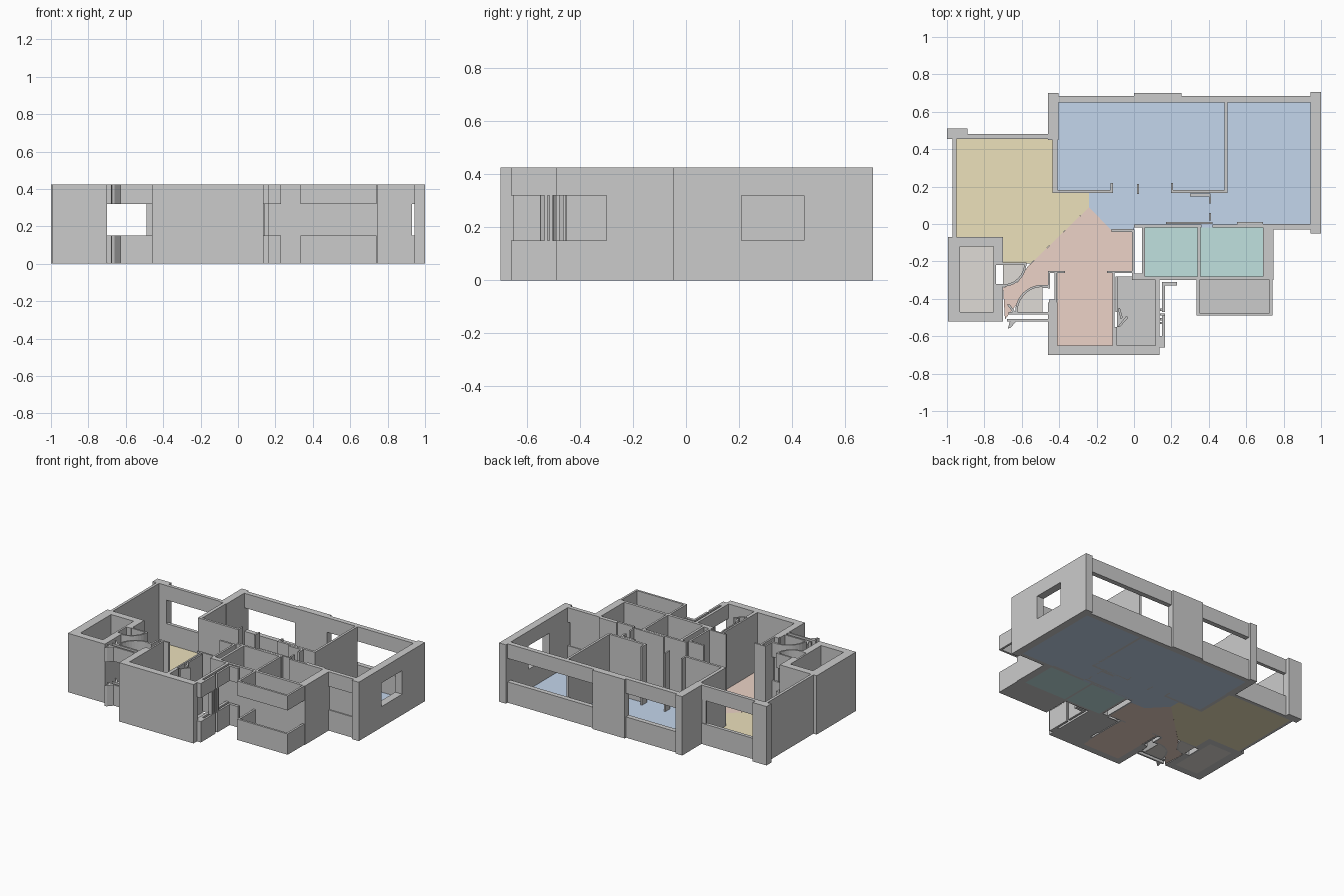
import bpy, bmesh
from math import cos, sin, radians

H, SILL, HEAD = 0.425, 0.15, 0.32
FULL = [(0, H)]
WINDOW = [(0, SILL), (HEAD, H)]
BAND = [(SILL, HEAD)]


def prism(bm, pts, z0, z1):
    """Extrude a plan outline between two heights."""
    face = bm.faces.new([bm.verts.new((x, y, z0)) for x, y in pts])
    geo = bmesh.ops.extrude_face_region(bm, geom=[face])["geom"]
    vs = [g for g in geo if isinstance(g, bmesh.types.BMVert)]
    bmesh.ops.translate(bm, verts=vs, vec=(0, 0, z1 - z0))


def build(name, outlines, spans, color=None):
    bm = bmesh.new()
    for pts in outlines:
        for z0, z1 in spans:
            prism(bm, pts, z0, z1)
    bmesh.ops.recalc_face_normals(bm, faces=bm.faces)
    me = bpy.data.meshes.new(name)
    bm.to_mesh(me)
    bm.free()
    ob = bpy.data.objects.new(name, me)
    bpy.context.collection.objects.link(ob)
    if color:
        mat = bpy.data.materials.new(name + "_paint")
        mat.diffuse_color = (*color, 1)
        me.materials.append(mat)
    return ob


def rect(x0, x1, y0, y1):
    return [(x0, y0), (x1, y0), (x1, y1), (x0, y1)]


def walls(name, rects, spans=FULL):
    build(name, [rect(*r) for r in rects], spans)


def arc(cx, cy, r, t, a0, a1, n=10):
    angs = [radians(a0 + (a1 - a0) * i / n) for i in range(n + 1)]
    return ([(cx + r * cos(a), cy + r * sin(a)) for a in angs] +
            [(cx + (r - t) * cos(a), cy + (r - t) * sin(a)) for a in reversed(angs)])


# North side: piers and window strips
walls("north_piers", [(-0.46, -0.405, 0.45, 0.70), (0, 0.255, 0.65, 0.70),
                      (-1.0, -0.89, 0.455, 0.51)])
walls("north_window_walls", [(-0.405, 0, 0.65, 0.685), (0.255, 0.945, 0.65, 0.685),
                             (-0.89, -0.46, 0.455, 0.48)], WINDOW)
walls("window_posts", [(-0.49, -0.46, 0.462, 0.474)], BAND)

# East wall with one window
walls("east_wall", [(0.945, 1.0, -0.05, 0.21), (0.945, 1.0, 0.445, 0.705)])
walls("east_window_wall", [(0.945, 1.0, 0.21, 0.445)], WINDOW)

# West room wall and the hollow shaft
walls("west_wall", [(-0.97, -0.95, -0.07, 0.46)])
walls("shaft_walls", [(-0.995, -0.93, -0.52, -0.07), (-0.93, -0.70, -0.12, -0.07),
                      (-0.93, -0.70, -0.52, -0.47), (-0.75, -0.70, -0.22, -0.12),
                      (-0.75, -0.70, -0.47, -0.32), (-0.75, -0.737, -0.32, -0.22)])

# Entrance: curved screens, sill walls and angled jambs
build("curved_screens", [arc(-0.70, -0.21, 0.125, 0.012, -90, 0),
                         arc(-0.49, -0.47, 0.145, 0.012, 90, 180)], WINDOW)
walls("entrance_window_walls", [(-0.70, -0.575, -0.217, -0.205), (-0.49, -0.455, -0.342, -0.327),
                                (-0.67, -0.46, -0.483, -0.47), (-0.68, -0.46, -0.52, -0.508)],
      WINDOW)
build("entrance_jambs", [[(-0.68, -0.43), (-0.665, -0.43), (-0.63, -0.475), (-0.645, -0.475)],
                         [(-0.675, -0.56), (-0.66, -0.555), (-0.625, -0.515), (-0.66, -0.51)]],
      WINDOW)

# South room
walls("south_room_walls", [(-0.46, -0.41, -0.70, -0.42), (-0.41, 0.135, -0.70, -0.65),
                           (-0.455, -0.412, -0.42, -0.405), (-0.425, -0.412, -0.41, -0.25),
                           (-0.46, -0.448, -0.345, -0.25), (-0.448, -0.37, -0.262, -0.25),
                           (-0.115, -0.09, -0.65, -0.55), (-0.115, -0.103, -0.47, -0.25),
                           (-0.098, -0.088, -0.47, -0.28), (-0.145, 0.0, -0.262, -0.25),
                           (-0.115, -0.103, -0.55, -0.47)])
build("utility_door_jambs", [[(-0.088, -0.55), (-0.075, -0.55), (-0.03, -0.50), (-0.04, -0.49)],
                             [(-0.088, -0.45), (-0.075, -0.45), (-0.06, -0.50), (-0.07, -0.51)]],
      FULL)

# Utility room east side: sill, header and slim posts
walls("utility_window_wall", [(0.115, 0.135, -0.65, -0.30), (0.135, 0.165, -0.66, -0.60),
                              (0.15, 0.165, -0.60, -0.49), (0.15, 0.165, -0.47, -0.31),
                              (0.165, 0.23, -0.33, -0.31)], WINDOW)
walls("utility_posts", [(0.14, 0.165, y, y + 0.012) for y in (-0.535, -0.515, -0.49, -0.465)],
      BAND)

# Bathrooms
walls("bathroom_walls", [(-0.012, 0.002, -0.30, -0.03), (0.042, 0.06, -0.28, -0.005),
                         (0.0, 0.745, -0.30, -0.28), (0.69, 0.745, -0.28, 0.0),
                         (0.34, 0.355, -0.28, -0.01), (0.0, 0.36, -0.018, -0.002),
                         (0.42, 0.745, -0.018, -0.002), (0.002, 0.042, -0.28, -0.265)])

# South-east wall, thinner between sill and header
walls("southeast_wall", [(0.745, 0.945, -0.03, 0.0)], WINDOW)
walls("southeast_panel", [(0.745, 0.93, -0.022, -0.005)], BAND)

# Balcony: parapet below, beam above
walls("balcony_walls", [(0.335, 0.35, -0.49, -0.30), (0.35, 0.725, -0.49, -0.475),
                        (0.725, 0.74, -0.49, -0.30)], WINDOW)

# Interior partitions and door jambs
walls("bedroom_partitions", [(-0.435, -0.41, 0.165, 0.45), (-0.41, -0.125, 0.165, 0.182),
                             (-0.125, -0.113, 0.165, 0.22), (0.20, 0.50, 0.165, 0.182),
                             (0.197, 0.209, 0.165, 0.22), (0.483, 0.50, 0.182, 0.65),
                             (0.015, 0.027, 0.16, 0.215)])
walls("hall_partitions", [(-0.12, -0.01, -0.042, -0.028), (0.30, 0.41, 0.148, 0.162),
                          (0.40, 0.413, 0.11, 0.148), (0.40, 0.413, 0.02, 0.06),
                          (0.17, 0.42, 0.0, 0.012), (0.55, 0.69, -0.002, 0.01)])

# Coloured floors
FLOOR = [(0, 0.004)]
build("bedroom_floor", [[(-0.41, 0.65), (0.945, 0.65), (0.945, -0.02), (0, -0.02), (0, -0.035),
                         (-0.12, -0.035), (-0.24, 0.09), (-0.24, 0.165), (-0.41, 0.165)]],
      FLOOR, (0.55, 0.67, 0.84))
build("living_floor", [[(-0.95, 0.455), (-0.435, 0.455), (-0.435, 0.165), (-0.24, 0.165),
                        (-0.24, 0.09), (-0.55, -0.21), (-0.70, -0.21), (-0.70, -0.07),
                        (-0.95, -0.07)]], FLOOR, (0.84, 0.75, 0.50))
build("hall_floor", [[(-0.24, 0.09), (-0.12, -0.035), (-0.01, -0.035), (-0.01, -0.26),
                      (-0.11, -0.26), (-0.11, -0.65), (-0.41, -0.65), (-0.41, -0.26),
                      (-0.46, -0.26), (-0.46, -0.33), (-0.55, -0.34), (-0.635, -0.44),
                      (-0.69, -0.51), (-0.70, -0.34), (-0.62, -0.31), (-0.57, -0.23)]],
      FLOOR, (0.84, 0.65, 0.57))
build("bathroom_floors", [rect(0.06, 0.34, -0.28, -0.018), rect(0.355, 0.69, -0.28, -0.018)],
      FLOOR, (0.53, 0.75, 0.74))
build("utility_floor", [rect(-0.09, 0.12, -0.65, -0.28)], FLOOR, (0.68, 0.70, 0.67))
build("balcony_floor", [rect(0.35, 0.725, -0.475, -0.30)], FLOOR, (0.58, 0.58, 0.58))
build("shaft_floors", [rect(-0.93, -0.75, -0.47, -0.12),
                       [(-0.70, -0.21)] + arc(-0.70, -0.21, 0.12, 0.01, -90, 0)[:11],
                       [(-0.49, -0.47)] + arc(-0.49, -0.47, 0.14, 0.01, 90, 180)[:11]],
      FLOOR, (0.74, 0.71, 0.67))
